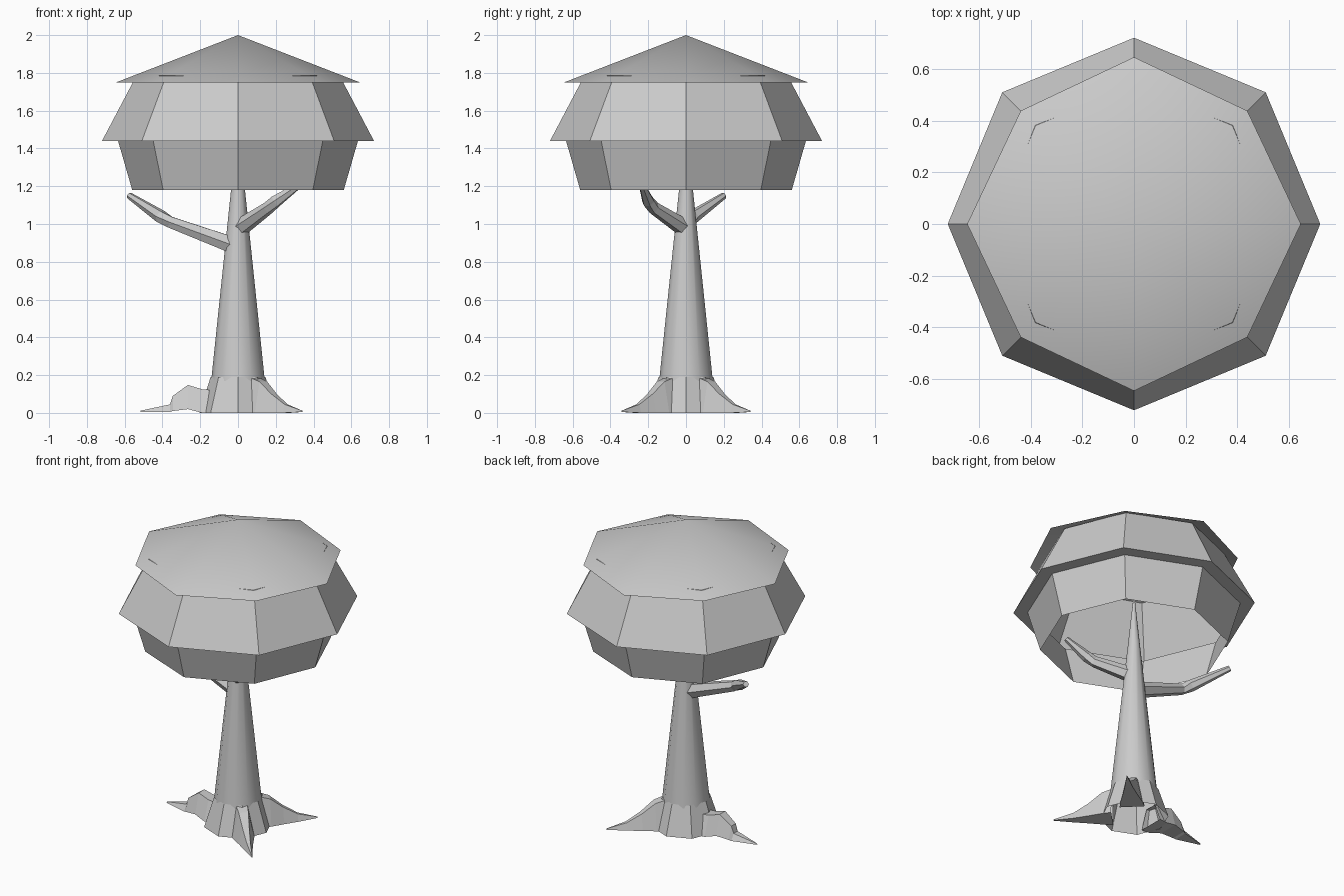
import bpy, bmesh, math
from mathutils import Vector

if "Cube" in bpy.data.objects:
    bpy.data.objects.remove(bpy.data.objects["Cube"])


def finish(name, bm, smooth=None, recalc=True):
    if recalc:
        bmesh.ops.recalc_face_normals(bm, faces=bm.faces)
    me = bpy.data.meshes.new(name)
    bm.to_mesh(me)
    bm.free()
    ob = bpy.data.objects.new(name, me)
    bpy.context.collection.objects.link(ob)
    if smooth:
        bpy.ops.object.select_all(action='DESELECT')
        ob.select_set(True)
        bpy.context.view_layer.objects.active = ob
        bpy.ops.object.shade_smooth_by_angle(angle=math.radians(smooth))
    return ob


def bridge(name, rings, close_start=False, close_end=False, smooth=None):
    """Join rings of points into a surface."""
    bm = bmesh.new()
    vs = [[bm.verts.new(p) for p in r] for r in rings]
    n = len(vs[0])
    for a, b in zip(vs, vs[1:]):
        for i in range(n):
            j = (i + 1) % n
            bm.faces.new((a[i], a[j], b[j], b[i]))
    if close_start:
        bm.faces.new(vs[0][::-1])
    if close_end:
        bm.faces.new(vs[-1])
    bmesh.ops.remove_doubles(bm, verts=bm.verts, dist=0.0005)
    return finish(name, bm, smooth)


def lathe(name, profile, sides, smooth=None, diagonal=1.0):
    rings = []
    for r, z in profile:
        ring = []
        for i in range(sides):
            a = 2 * math.pi * i / sides
            k = r * (diagonal if i % 2 else 1)
            ring.append((k * math.cos(a), k * math.sin(a), z))
        rings.append(ring)
    return bridge(name, rings, smooth=smooth)


def limb(name, path, sides=6):
    """Tapered tube along (x, y, z, radius) points."""
    pts = [Vector(p[:3]) for p in path]
    rings = []
    for i, p in enumerate(pts):
        d = (pts[min(i + 1, len(pts) - 1)] - pts[max(i - 1, 0)]).normalized()
        u = d.cross(Vector((0, 0, 1))).normalized()
        v = u.cross(d)
        rings.append([p + path[i][3] * (u * math.cos(t) + v * math.sin(t))
                      for t in (2 * math.pi * k / sides for k in range(sides))])
    return bridge(name, rings, True, True)


def root(name, angle, sections):
    """Ridged root from (radius, bottom z, top z, half width) sections."""
    a = math.radians(angle)
    out, side = Vector((math.cos(a), math.sin(a), 0)), Vector((-math.sin(a), math.cos(a), 0))
    rings = []
    for r, z0, z1, w in sections:
        rings.append([out * r + side * s * w + Vector((0, 0, z))
                      for s, z in ((-1, z0), (1, z0), (0.45, z1), (-0.45, z1))])
    return bridge(name, rings, False, True)


# Canopy: roof cap and the hollow stepped octagon below it
lathe("canopy_top", [(0.645, 1.75), (0.0, 2.0)], 8, smooth=60, diagonal=0.96)
lathe("canopy_sides", [(0.56, 1.18), (0.635, 1.44), (0.72, 1.44), (0.538, 1.785)], 8)

# Trunk and its flared foot
lathe("trunk", [(0.142, 0.17), (0.037, 1.18), (0.005, 1.5)], 12, smooth=50)
lathe("trunk_foot", [(0.205, 0.0), (0.145, 0.19)], 8)

# Branches
limb("long_branch", [(-0.02, 0, 0.885, 0.05), (-0.36, 0.01, 1.01, 0.034),
                     (-0.41, 0.04, 1.04, 0.036), (-0.575, 0.2, 1.15, 0.018)])
limb("short_branch", [(0.01, -0.01, 0.98, 0.048), (0.16, -0.17, 1.085, 0.034),
                      (0.2, -0.2, 1.12, 0.034), (0.33, -0.235, 1.21, 0.016)])

# Roots: two plain ones and one humped
for label, angle in (("back_root", 45), ("front_root", -45)):
    root(label, angle, [(0.13, 0, 0.185, 0.075), (0.19, 0, 0.165, 0.065),
                        (0.27, 0, 0.1, 0.045), (0.36, 0, 0.045, 0.025),
                        (0.48, 0.005, 0.012, 0.003)])
root("humped_root", 180, [(0.13, 0, 0.12, 0.085), (0.19, 0, 0.125, 0.08),
                          (0.265, 0.02, 0.148, 0.065), (0.345, 0.01, 0.09, 0.05),
                          (0.36, 0.005, 0.045, 0.045), (0.515, 0.006, 0.012, 0.004)])
